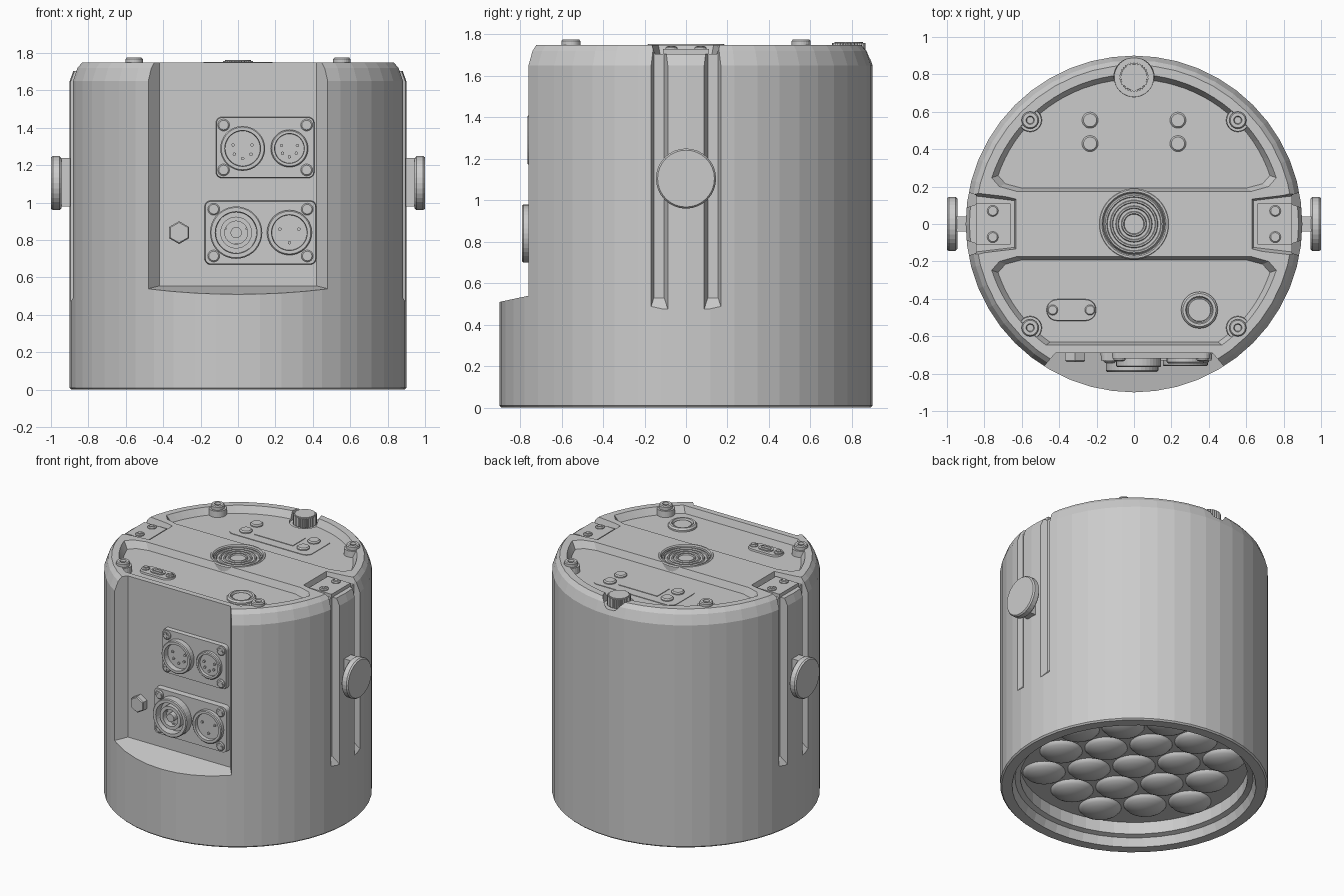
import bpy, bmesh, math
from mathutils import Matrix

if "Cube" in bpy.data.objects:
    bpy.data.objects.remove(bpy.data.objects["Cube"])

I = Matrix.Identity(4)
FRONT = Matrix.Translation((0, -0.69, 0)) @ Matrix.Rotation(math.pi / 2, 4, 'X')   # local z -> -y
SIDE = Matrix(((0, 0, 1, 0), (1, 0, 0, 0), (0, 1, 0, 0), (0, 0, 0, 1)))            # local z -> +x
HALF = Matrix.Rotation(math.pi, 4, 'Z')
FLOOR = 1.70


def at(x, y, z=0.0):
    return Matrix.Translation((x, y, z))


def finish(name, bm, m):
    bmesh.ops.recalc_face_normals(bm, faces=bm.faces)
    bm.transform(m)
    me = bpy.data.meshes.new(name)
    bm.to_mesh(me)
    bm.free()
    ob = bpy.data.objects.new(name, me)
    bpy.context.collection.objects.link(ob)
    return ob


def lathe(name, profile, m=I, segs=32):
    """Spin (radius, z) points about local z; radius 0 closes at the axis."""
    bm = bmesh.new()
    rings = []
    for r, z in profile:
        n = segs if r > 0 else 1
        rings.append([bm.verts.new((r * math.cos(2 * math.pi * i / segs),
                                    r * math.sin(2 * math.pi * i / segs), z)) for i in range(n)])
    for a, b in zip(rings, rings[1:]):
        for i in range(segs):
            j = (i + 1) % segs
            if len(a) == 1:
                bm.faces.new((a[0], b[j], b[i]))
            elif len(b) == 1:
                bm.faces.new((a[i], a[j], b[0]))
            else:
                bm.faces.new((a[i], a[j], b[j], b[i]))
    return finish(name, bm, m)


def prism(name, low, z0, z1, m=I, high=None):
    """Loft between two matching outlines."""
    bm = bmesh.new()
    a = [bm.verts.new((x, y, z0)) for x, y in low]
    b = [bm.verts.new((x, y, z1)) for x, y in (high or low)]
    bm.faces.new(a)
    bm.faces.new(b)
    for i in range(len(a)):
        j = (i + 1) % len(a)
        bm.faces.new((a[i], a[j], b[j], b[i]))
    return finish(name, bm, m)


def rrect(w, h, r, n=5):
    pts = []
    for q, (sx, sy) in enumerate(((1, 1), (-1, 1), (-1, -1), (1, -1))):
        for k in range(n + 1):
            t = math.pi / 2 * (q + k / n)
            pts.append((sx * (w / 2 - r) + r * math.cos(t), sy * (h / 2 - r) + r * math.sin(t)))
    return pts


def cut(target, cutter):
    mod = target.modifiers.new("cut", 'BOOLEAN')
    mod.operation, mod.solver, mod.object = 'DIFFERENCE', 'EXACT', cutter
    bpy.context.view_layer.objects.active = target
    bpy.ops.object.modifier_apply(modifier=mod.name)
    bpy.data.objects.remove(cutter)


def screw(m, r=0.03):
    lathe("screw_head", [(0, -0.01), (r, -0.01), (r, 0.006), (r * 0.8, 0.012), (0, 0.012)], m, 16)
    a, b = r * 0.2, r * 0.65
    plus = [(a, a), (a, b), (-a, b), (-a, a), (-b, a), (-b, -a),
            (-a, -a), (-a, -b), (a, -b), (a, -a), (b, -a), (b, a)]
    prism("screw_cross", plus, 0.0, 0.015, m)


# housing with open lamp mouth underneath
body = lathe("housing", [(0, 0.16), (0.765, 0.16), (0.765, 0.07), (0.80, 0.06), (0.82, 0.0), (0.89, 0.0),
                         (0.90, 0.01), (0.90, 1.65), (0.875, 1.72), (0.85, 1.75), (0, 1.75)], segs=48)

# flat connector bay with sloping ledge
bay = prism("bay_cutter", [(-0.42, -0.69), (0.42, -0.69), (0.60, -0.90), (0.60, -1.0),
                           (-0.60, -1.0), (-0.60, -0.90)], 0, 2)
for v in bay.data.vertices:
    if v.co.z < 1:
        v.co.z = 0.51 + (v.co.y + 0.9) * 0.214
cut(body, bay)


# recessed control decks on the lid
def deck_outline(end_angle, n=18):
    a0 = 18
    right = [(0.8 * math.cos(math.radians(a)), 0.8 * math.sin(math.radians(a)))
             for a in [a0 + (end_angle - a0) * k / n for k in range(n + 1)]]
    right = [(0.63, 0.175), (0.72, 0.20)] + right
    return right + [(-x, y) for x, y in reversed(right)]


for name, angle, m in (("rear", 89, I), ("front", 54, HALF)):
    top = deck_outline(angle)
    cy = 0.42
    low = [(x * 0.955, cy + (y - cy) * 0.93) for x, y in top]
    cut(body, prism(name + "_deck_cutter", low, FLOOR, 1.7502, m, top))
# knob notch and central well
cut(body, lathe("notch_cutter", [(0, 1.685), (0.105, 1.685), (0.115, 1.9), (0, 1.9)], at(0, 0.785)))
cut(body, lathe("well_cutter", [(0, 1.715), (0.18, 1.715), (0.18, 1.9), (0, 1.9)], segs=48))

# side grooves, bracket pockets, clamps
for side in (I, HALF):
    S = side @ SIDE
    for y in (-0.13, 0.13):
        def slot(w, z):
            return [(y - w, z), (y + w, z), (y + w, 2), (y - w, 2)]
        cut(body, prism("groove_cutter", slot(0.025, 0.53), 0.845, 0.93, S, slot(0.055, 0.435)))
    cut(body, prism("bracket_cutter", [(0.64, -0.125), (0.85, -0.15), (1.0, -0.15), (1.0, 0.15),
                                       (0.85, 0.15), (0.64, 0.125)], 1.705, 1.9, side,
                    [(0.60, -0.16), (0.85, -0.22), (1.0, -0.22), (1.0, 0.22), (0.85, 0.22), (0.60, 0.16)]))
    prism("bracket_plate", [(0.66, -0.11), (0.845, -0.11), (0.845, 0.11), (0.66, 0.11)], 1.69, 1.73, side)
    for y in (-0.07, 0.07):
        screw(side @ at(0.755, y, 1.73))
    lathe("side_knob", [(0, 0.945), (0.135, 0.945), (0.145, 0.955), (0.145, 0.99), (0.137, 1.0), (0, 1.0)],
          S @ at(0, 1.105), 32)
    prism("side_knob_stem", [(-0.04, 0.98), (0.04, 0.98), (0.04, 1.24), (-0.04, 1.24)], 0.86, 0.95, S)

# lid corner bosses and bolts
for x in (-0.555, 0.555):
    for y in (-0.555, 0.555):
        lathe("lid_boss", [(0, 1.66), (0.065, 1.66), (0.06, 1.745), (0, 1.745)], at(x, y), 24)
        lathe("lid_bolt", [(0, 1.70), (0.046, 1.70), (0.046, 1.768), (0.04, 1.775), (0.022, 1.775),
                           (0.018, 1.76), (0, 1.76)], at(x, y), 24)

# central cap with concentric ribs
lathe("cap_rim", [(0.165, 1.69), (0.19, 1.69), (0.19, 1.745), (0.183, 1.753), (0.172, 1.753),
                  (0.165, 1.745), (0.165, 1.69)], segs=48)
ribs = [(0, 1.70), (0.166, 1.70)]
for r in (0.15, 0.12, 0.09, 0.06):
    ribs += [(r + 0.008, 1.73), (r + 0.004, 1.738), (r - 0.004, 1.738), (r - 0.008, 1.73)]
lathe("ribbed_cap", ribs + [(0, 1.73)], segs=48)

# knurled rear knob
teeth = [((0.08 if i % 2 else 0.073) * math.cos(math.pi * i / 30),
          (0.08 if i % 2 else 0.073) * math.sin(math.pi * i / 30)) for i in range(60)]
prism("rear_knob", teeth, 1.69, 1.758, at(0, 0.785))
lathe("rear_knob_cap", [(0, 1.75), (0.071, 1.75), (0.069, 1.763), (0, 1.763)], at(0, 0.785))

# display panel and buttons
prism("display_panel", rrect(0.67, 0.29, 0.05), FLOOR - 0.01, FLOOR + 0.004, at(0, 0.49))
prism("display_screen", rrect(0.32, 0.15, 0.005, 1), FLOOR, FLOOR + 0.008, at(0, 0.49))
for x in (-0.235, 0.235):
    for y in (0.43, 0.555):
        lathe("menu_button", [(0, 1.69), (0.043, 1.69), (0.043, 1.712), (0.035, 1.72), (0, 1.72)], at(x, y), 24)

# data port and push button on the front deck
P = at(-0.335, -0.46)
prism("data_port_plate", rrect(0.27, 0.12, 0.058), FLOOR - 0.01, FLOOR + 0.012, P, rrect(0.26, 0.11, 0.053))
prism("data_port_collar", rrect(0.11, 0.06, 0.029), FLOOR, FLOOR + 0.02, P)
prism("data_port_tongue", rrect(0.08, 0.022, 0.01), FLOOR, FLOOR + 0.025, P)
for x in (-0.1, 0.1):
    screw(P @ at(x, 0, FLOOR + 0.012), 0.028)
lathe("push_button", [(0, 1.69), (0.098, 1.69), (0.098, 1.712), (0.088, 1.724), (0.074, 1.724), (0.068, 1.708),
                      (0.062, 1.708), (0.06, 1.716), (0, 1.716)], at(0.35, -0.46), 36)


# connector plates on the bay wall
def plate(name, cx, cz, w, h, t, sx, sz):
    prism(name, rrect(w, h, 0.035), -0.01, t, FRONT @ at(cx, cz), rrect(w - 0.01, h - 0.01, 0.03))
    for x in (-sx, sx):
        for z in (-sz, sz):
            screw(FRONT @ at(cx + x, cz + z, t), 0.032)


def socket(name, cx, cz, r, depth, base, pins, core=0.0):
    m = FRONT @ at(cx, cz)
    lathe(name, [(0, base - 0.01), (r, base - 0.01), (r, depth - 0.006), (r - 0.006, depth), (r * 0.8, depth),
                 (r * 0.78, base + 0.005), (0, base + 0.005)], m, 36)
    if core:
        lathe(name + "_inner_ring", [(core, base), (core, depth - 0.01), (core * 0.72, depth - 0.01),
                                     (core * 0.72, base)], m, 32)
    for i in range(pins):
        t = math.radians(-90 + (i - (pins - 1) / 2) * 220 / max(pins - 1, 1))
        lathe(name + "_pin", [(0.009, base), (0.009, base + 0.016), (0, base + 0.016)],
              m @ at(r * 0.45 * math.cos(t), r * 0.45 * math.sin(t)), 10)


plate("signal_plate", 0.145, 1.295, 0.53, 0.33, 0.03, 0.222, 0.12)
socket("signal_in", 0.025, 1.29, 0.12, 0.075, 0.03, 5)
socket("signal_out", 0.275, 1.29, 0.10, 0.055, 0.03, 5)
plate("power_plate", 0.12, 0.84, 0.60, 0.345, 0.04, 0.25, 0.125)
socket("power_in", -0.01, 0.84, 0.14, 0.10, 0.04, 3, 0.085)
socket("power_out", 0.275, 0.84, 0.12, 0.07, 0.04, 3)
lathe("power_in_core", [(0.03, 0.04), (0.03, 0.09), (0, 0.09)], FRONT @ at(-0.01, 0.84), 16)

# hexagonal vent plug
lathe("vent_plug", [(0, -0.01), (0.061, -0.01), (0.061, 0.04), (0.054, 0.047), (0, 0.047)],
      FRONT @ at(-0.315, 0.84) @ Matrix.Rotation(math.pi / 6, 4, 'Z'), 6)

# nineteen lenses in a honeycomb
turn = Matrix.Rotation(math.radians(12), 4, 'Z')
for q in range(-2, 3):
    for s in range(-2, 3):
        if abs(q + s) <= 2:
            x, y = 0.305 * (q + s / 2), 0.305 * s * math.sqrt(3) / 2
            lens = lathe("lens", [(0.143, 0.165), (0.143, 0.155), (0.125, 0.135), (0.095, 0.118),
                                  (0.05, 0.104), (0, 0.10)], turn @ at(x, y), 28)
            lens.data.shade_smooth()
